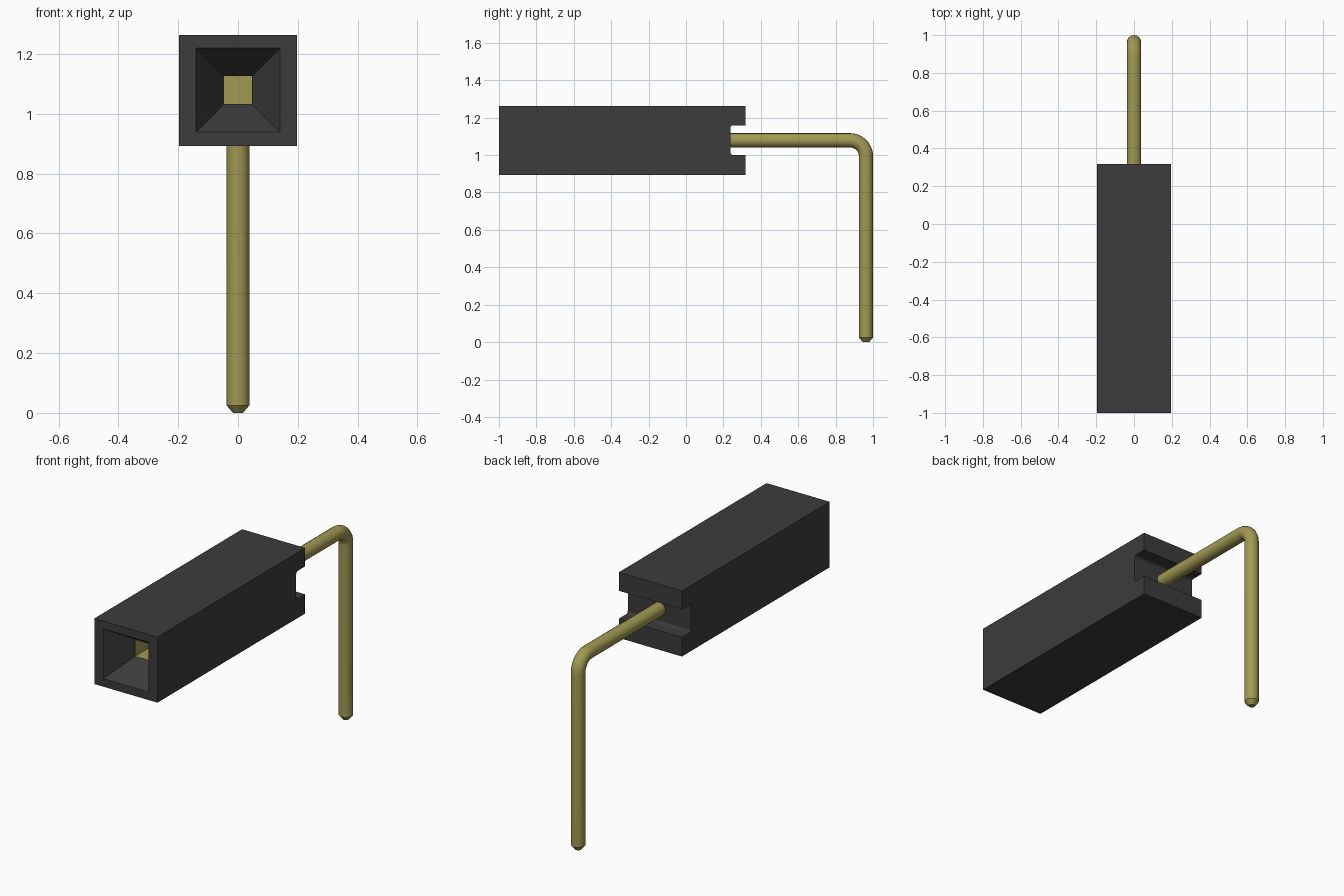
import bpy, bmesh, math

if "Cube" in bpy.data.objects:
    bpy.data.objects.remove(bpy.data.objects["Cube"])

ZC = 1.079  # height of the housing bore and horizontal pin


def material(name, rgb):
    m = bpy.data.materials.new(name)
    m.diffuse_color = (*rgb, 1)
    m.use_nodes = True
    m.node_tree.nodes["Principled BSDF"].inputs["Base Color"].default_value = m.diffuse_color
    return m


def add_object(name, bm, mat=None):
    bmesh.ops.recalc_face_normals(bm, faces=bm.faces)
    me = bpy.data.meshes.new(name)
    bm.to_mesh(me)
    bm.free()
    ob = bpy.data.objects.new(name, me)
    bpy.context.collection.objects.link(ob)
    if mat:
        me.materials.append(mat)
    return ob


def square_loft(name, rings, mat=None):
    """Loft square rings given as (y, half width), capped at both ends."""
    bm = bmesh.new()
    loops = [[bm.verts.new((sx * h, y, ZC + sz * h))
              for sx, sz in ((-1, -1), (1, -1), (1, 1), (-1, 1))]
             for y, h in rings]
    for a, b in zip(loops, loops[1:]):
        for i in range(4):
            j = (i + 1) % 4
            bm.faces.new((a[i], a[j], b[j], b[i]))
    bm.faces.new(loops[0])
    bm.faces.new(loops[-1])
    return add_object(name, bm, mat)


def convert(ob):
    bpy.ops.object.select_all(action='DESELECT')
    ob.select_set(True)
    bpy.context.view_layer.objects.active = ob
    bpy.ops.object.convert(target='MESH')
    return bpy.context.view_layer.objects.active


black = material("black_plastic", (0.045, 0.045, 0.045))
gold = material("gold_metal", (0.36, 0.32, 0.085))

# Housing: side profile with a filleted slot at the back, extruded across x
W, Y0, Y1, YS, R = 0.197, -1.0, 0.318, 0.238, 0.013
Z0, Z1, S0, S1 = 0.893, 1.263, 1.001, 1.159
profile = [(Y0, Z0), (Y1, Z0), (Y1, S0)]
arc = [i * math.pi / 8 for i in range(5)]
profile += [(YS + R - R * math.sin(a), S0 + R - R * math.cos(a)) for a in arc]
profile += [(YS + R - R * math.cos(a), S1 - R + R * math.sin(a)) for a in arc]
profile += [(Y1, S1), (Y1, Z1), (Y0, Z1)]
bm = bmesh.new()
face = bm.faces.new([bm.verts.new((-W, y, z)) for y, z in profile])
ext = bmesh.ops.extrude_face_region(bm, geom=[face])
bmesh.ops.translate(bm, vec=(2 * W, 0, 0),
                    verts=[v for v in ext['geom'] if isinstance(v, bmesh.types.BMVert)])
housing = add_object("housing", bm, black)

# Tapered mouth and square bore cut into the front
cutter = square_loft("mouth_cutter", [(-1.05, 0.171), (-0.85, 0.048), (0.1, 0.048)], black)
mod = housing.modifiers.new("mouth", 'BOOLEAN')
mod.operation = 'DIFFERENCE'
mod.solver = 'EXACT'
mod.object = cutter
housing = convert(housing)
bpy.data.objects.remove(cutter)

# Gold contact lining the bore, open at the front
square_loft("socket_contact",
            [(0.099, 0.0477), (-0.849, 0.0477), (-0.849, 0.0465), (0.09, 0.0465)], gold)

# Right-angle pin: round wire with one bend and a chamfered tip
PR, PY, BR = 0.038, 0.962, 0.085
path = [(0.095, ZC, PR)]
for i in range(13):
    a = i * math.pi / 24
    path.append((PY - BR + BR * math.sin(a), ZC - BR + BR * math.cos(a), PR))
path += [(PY, 0.025, PR), (PY, 0.0, 0.017)]
curve = bpy.data.curves.new("pin", 'CURVE')
curve.dimensions = '3D'
curve.bevel_depth = 1.0
curve.bevel_resolution = 6
curve.use_fill_caps = True
spline = curve.splines.new('POLY')
spline.points.add(len(path) - 1)
for p, (y, z, r) in zip(spline.points, path):
    p.co = (0, y, z, 1)
    p.radius = r
curve.materials.append(gold)
pin = bpy.data.objects.new("pin", curve)
bpy.context.collection.objects.link(pin)
pin = convert(pin)
bpy.ops.object.shade_smooth_by_angle(angle=math.radians(30))
